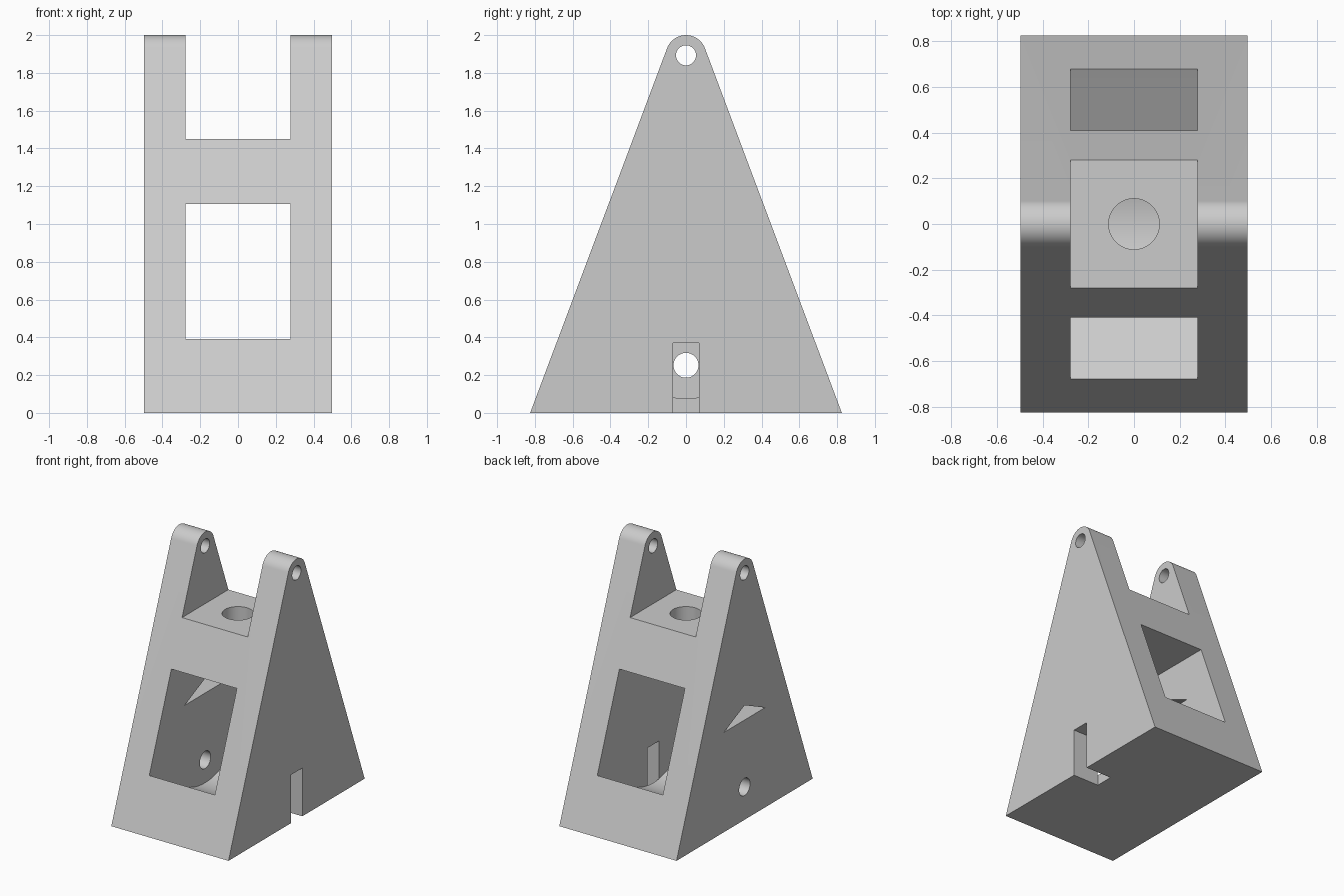
import bpy, bmesh, math

cube = bpy.data.objects.get("Cube")
if cube:
    bpy.data.objects.remove(cube, do_unlink=True)

HALF_W, HALF_D = 0.497, 0.825      # outer half width and half depth
INNER = 0.278                      # half width between the cheeks
PIVOT_Z, PIVOT_R = 1.893, 0.107    # rounded tip of each cheek


def arc(cy, cz, r, start, end, n):
    """Points of an arc in the y-z plane, angles in radians."""
    steps = [start + (end - start) * i / n for i in range(n + 1)]
    return [(cy + r * math.cos(a), cz + r * math.sin(a)) for a in steps]


def prism(name, profile, x0, x1):
    """Extrude a y-z profile from x0 to x1."""
    bm = bmesh.new()
    face = bm.faces.new([bm.verts.new((x0, y, z)) for y, z in profile])
    ext = bmesh.ops.extrude_face_region(bm, geom=[face])
    verts = [v for v in ext["geom"] if isinstance(v, bmesh.types.BMVert)]
    bmesh.ops.translate(bm, verts=verts, vec=(x1 - x0, 0, 0))
    bmesh.ops.recalc_face_normals(bm, faces=bm.faces)
    mesh = bpy.data.meshes.new(name)
    bm.to_mesh(mesh)
    bm.free()
    obj = bpy.data.objects.new(name, mesh)
    bpy.context.collection.objects.link(obj)
    return obj


def rect(y, z0, z1):
    return [(-y, z0), (y, z0), (y, z1), (-y, z1)]


def circle(z, r):
    return arc(0, z, r, 0, 2 * math.pi, 48)[:-1]


# Tapered body with a rounded top, tangent to both slopes
reach = math.hypot(HALF_D, PIVOT_Z)
tilt = math.atan2(-PIVOT_Z, HALF_D) + math.acos(PIVOT_R / reach)
outline = [(-HALF_D, 0), (HALF_D, 0)]
outline += arc(0, PIVOT_Z, PIVOT_R, tilt, math.pi - tilt, 32)
body = prism("tapered_stand", outline, -HALF_W, HALF_W)

# Window cavity: flat ceiling, sloping floor with a rounded bottom
pitch, floor_r, floor_z = math.radians(30), 0.5, 0.077
trough = arc(0, floor_z + floor_r, floor_r, -math.pi / 2 - pitch, -math.pi / 2 + pitch, 32)
end_y, end_z = trough[-1]
rim_z = end_z + (1 - end_y) * math.tan(pitch)
cavity = [(-1, rim_z)] + trough + [(1, rim_z), (1, 1.105), (-1, 1.105)]

cutters = [
    prism("top_gap_cutter", rect(1, 1.45, 2.2), -INNER, INNER),
    prism("window_cutter", cavity, -INNER, INNER),
    prism("pivot_hole_cutter", circle(PIVOT_Z, 0.053), -1, 1),
    prism("side_slot_cutter", rect(0.07, -0.1, 0.37), INNER - 0.001, 1),
    prism("side_hole_cutter", circle(0.252, 0.066), -1, 0),
    prism("side_vent_cutter", [(-0.25, 0.765), (0.25, 0.765), (0, 0.878)], -1, 0),
]

# Vertical hole through the bridge
bpy.ops.mesh.primitive_cylinder_add(vertices=48, radius=0.111, depth=0.6, location=(0, 0, 1.3))
cutters.append(bpy.context.object)

bpy.ops.object.select_all(action="DESELECT")
bpy.context.view_layer.objects.active = body
body.select_set(True)
for cutter in cutters:
    cutter.hide_render = True
    mod = body.modifiers.new(cutter.name, "BOOLEAN")
    mod.operation = "DIFFERENCE"
    mod.solver = "EXACT"
    mod.object = cutter
    bpy.ops.object.modifier_apply(modifier=mod.name)
    bpy.data.objects.remove(cutter, do_unlink=True)

# Single grey finish
grey = bpy.data.materials.new("light_grey")
grey.use_nodes = True
color = (0.6, 0.6, 0.6, 1)
grey.diffuse_color = color
grey.node_tree.nodes["Principled BSDF"].inputs["Base Color"].default_value = color
body.data.materials.clear()
body.data.materials.append(grey)
bpy.ops.object.shade_smooth_by_angle(angle=math.radians(25))
